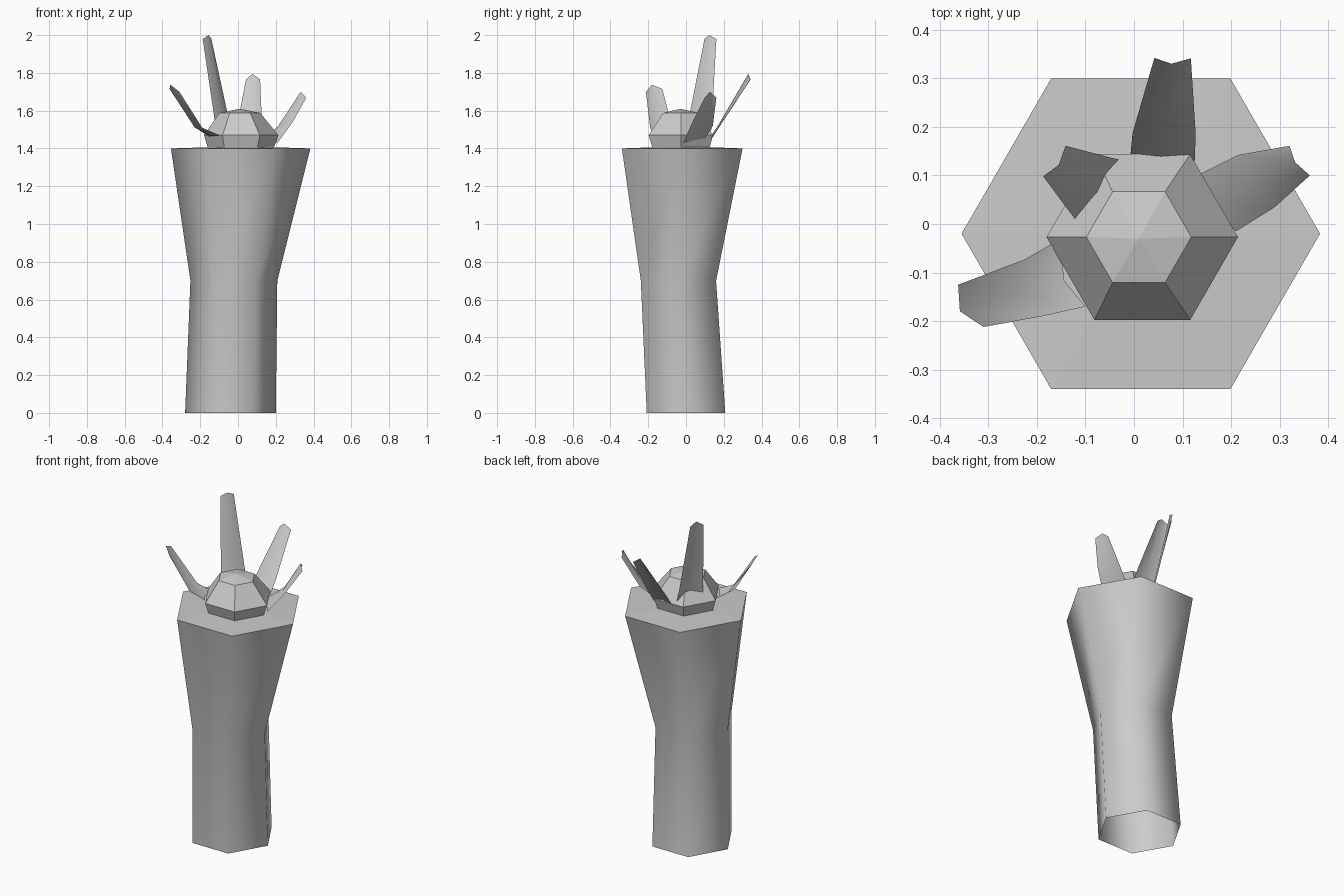
import bpy
import math
from mathutils import Vector

cube = bpy.data.objects.get("Cube")
if cube:
    bpy.data.objects.remove(cube, do_unlink=True)

grey = bpy.data.materials.new("plain grey")
grey.use_nodes = True
grey.diffuse_color = (0.6, 0.6, 0.6, 1)
grey.node_tree.nodes["Principled BSDF"].inputs["Base Color"].default_value = grey.diffuse_color


def add_part(name, points, faces, smooth):
    mesh = bpy.data.meshes.new(name)
    mesh.from_pydata(points, [], faces)
    mesh.materials.append(grey)
    for polygon in mesh.polygons:
        polygon.use_smooth = smooth
    part = bpy.data.objects.new(name, mesh)
    bpy.context.collection.objects.link(part)
    return part


def hexagon(x, y, z, radius):
    angles = [math.tau * i / 6 for i in range(6)]
    return [(x + radius * math.cos(a), y + radius * math.sin(a), z) for a in angles]


def loft(name, rings, apex=None, smooth=False):
    """Join hexagon rings (x, y, z, radius), with an optional fan to an apex."""
    points = [p for ring in rings for p in hexagon(*ring)]
    faces = []
    for level in range(len(rings) - 1):
        low, high = level * 6, level * 6 + 6
        for i in range(6):
            j = (i + 1) % 6
            faces.append((low + i, low + j, high + j, high + i))
    if apex:
        top = len(points) - 6
        points.append(apex)
        faces += [(top + i, top + (i + 1) % 6, top + 6) for i in range(6)]
    return add_part(name, points, faces, smooth)


def leaf(name, left_edge, right_edge, cup=0.012, point=0.03):
    """Three-row blade whose middle line is pushed inward, with a raised tip."""
    points, faces = [], []
    for row, (left, right) in enumerate(zip(left_edge, right_edge)):
        left, right = Vector(left), Vector(right)
        middle = (left + right) / 2
        inward = Vector((-middle.x, -middle.y, 0)).normalized() * cup
        middle += inward
        if row == len(left_edge) - 1:
            middle.z += point
        points += [left, middle, right]
    for row in range(len(left_edge) - 1):
        for column in range(2):
            a = row * 3 + column
            faces.append((a, a + 1, a + 4, a + 3))
    return add_part(name, points, faces, True)


# Trunk: smooth hexagonal tube, open below
trunk_top = (0.014, -0.02, 1.4, 0.369)
loft("trunk", [(-0.04, 0, 0, 0.24), (-0.022, -0.04, 0.7, 0.23), trunk_top], smooth=True)

# Shallow lid on the trunk
loft("trunk_top", [trunk_top], apex=(0.014, -0.02, 1.412))

# Faceted bud
loft("bud", [(0.015, -0.027, 1.405, 0.175), (0.017, -0.027, 1.47, 0.197),
             (0.01, -0.027, 1.588, 0.108)], apex=(0.01, -0.03, 1.61))

# Four leaves, each edge listed from base to tip
leaf("back_leaf",
     [(-0.008, 0.135, 1.45), (-0.003, 0.187, 1.53), (0.042, 0.342, 1.765)],
     [(0.125, 0.13, 1.45), (0.127, 0.185, 1.53), (0.117, 0.341, 1.765)])
leaf("left_leaf",
     [(0.13, 0.1, 1.45), (0.214, 0.142, 1.52), (0.32, 0.161, 1.67)],
     [(0.21, -0.015, 1.43), (0.29, 0.035, 1.54), (0.362, 0.1, 1.67)], cup=0.01)
leaf("right_leaf",
     [(-0.1, -0.17, 1.47), (-0.19, -0.19, 1.51), (-0.31, -0.212, 1.7)],
     [(-0.15, -0.03, 1.46), (-0.225, -0.073, 1.51), (-0.362, -0.125, 1.715)],
     cup=-0.025)
leaf("tall_leaf",
     [(-0.12, 0.005, 1.48), (-0.125, 0.015, 1.56), (-0.187, 0.098, 1.98)],
     [(-0.018, 0.13, 1.43), (-0.05, 0.137, 1.56), (-0.141, 0.161, 1.98)],
     point=0.02)
